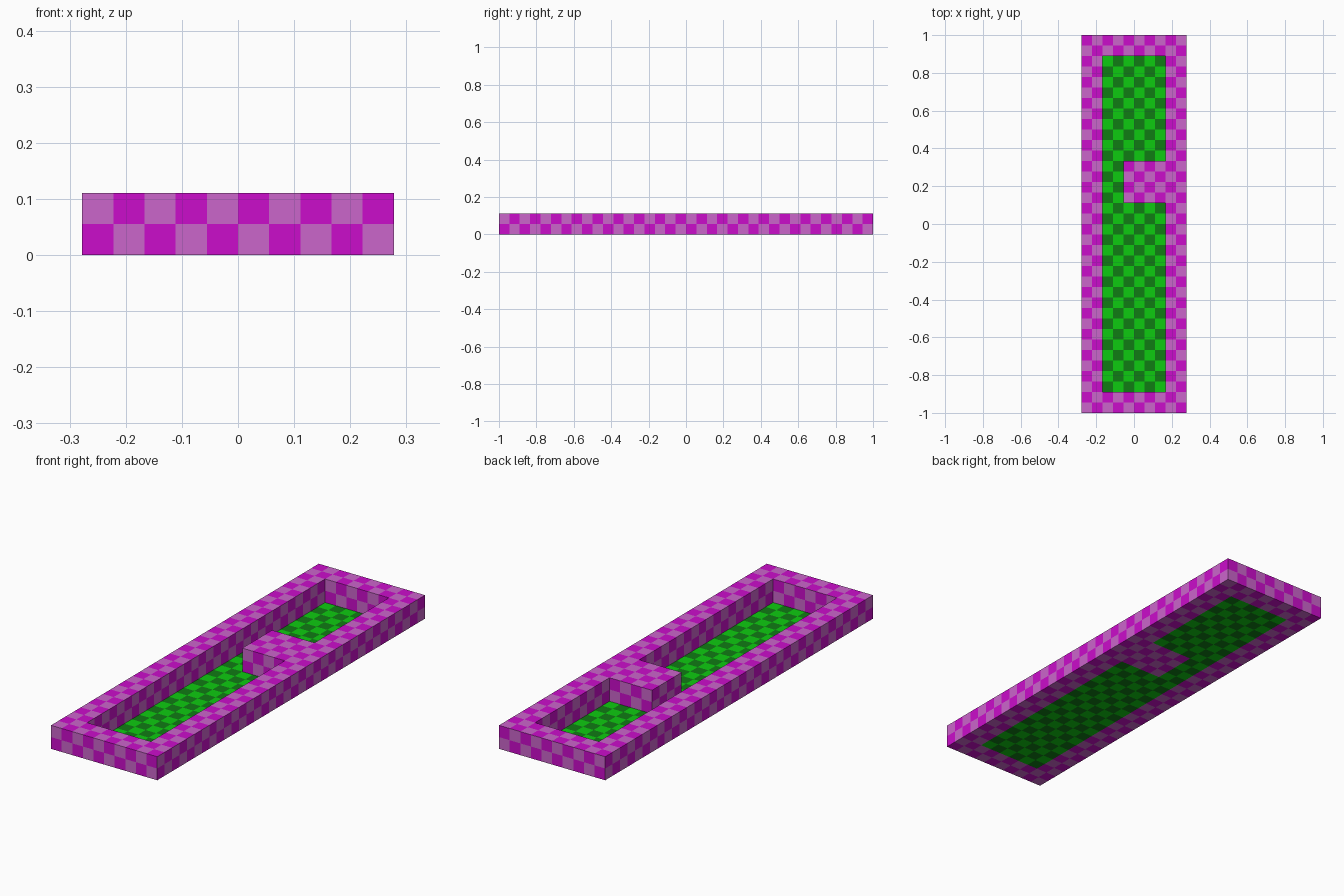
import bpy, bmesh

if "Cube" in bpy.data.objects:
    bpy.data.objects.remove(bpy.data.objects["Cube"])

C = 1 / 18          # checker cell size
NX, NY, NZ = 10, 36, 2


def mat(name, rgb):
    m = bpy.data.materials.new(name)
    m.diffuse_color = (*rgb, 1)
    m.use_nodes = True
    m.node_tree.nodes["Principled BSDF"].inputs["Base Color"].default_value = m.diffuse_color
    return m


magenta = mat("magenta", (0.60, 0.004, 0.60))
pink = mat("light magenta", (0.60, 0.133, 0.60))
green = mat("bright green", (0.004, 0.60, 0.005))
dark = mat("dark green", (0.005, 0.20, 0.007))


def solid(i, j):
    """Cells filled by the surrounding wall or the obstacle block."""
    if not (0 <= i < NX and 0 <= j < NY):
        return False
    border = i < 2 or i >= NX - 2 or j < 2 or j >= NY - 2
    return border or (i >= 4 and 20 <= j < 24)


def quad(bm, pts, parity):
    vs = [bm.verts.new((x * C - NX * C / 2, y * C - NY * C / 2, z * C)) for x, y, z in pts]
    bm.faces.new(vs).material_index = parity % 2


def finish(bm, name, mats):
    bmesh.ops.remove_doubles(bm, verts=bm.verts, dist=1e-5)
    me = bpy.data.meshes.new(name)
    bm.to_mesh(me)
    bm.free()
    for m in mats:
        me.materials.append(m)
    bpy.context.collection.objects.link(bpy.data.objects.new(name, me))


wall, floor = bmesh.new(), bmesh.new()
for i in range(NX):
    for j in range(NY):
        sq = [(i, j), (i + 1, j), (i + 1, j + 1), (i, j + 1)]
        if not solid(i, j):
            # sunken green floor
            quad(floor, [(x, y, 0) for x, y in sq], i + j + 1)
            continue
        # wall top and underside
        quad(wall, [(x, y, NZ) for x, y in sq], i + j + 1)
        quad(wall, [(x, y, 0) for x, y in reversed(sq)], i + j + 1)
        # exposed wall sides
        for k, (dx, dy) in enumerate([(0, -1), (1, 0), (0, 1), (-1, 0)]):
            if solid(i + dx, j + dy):
                continue
            (ax, ay), (bx, by) = sq[k], sq[(k + 1) % 4]
            for z in range(NZ):
                along = i if dx == 0 else j
                quad(wall, [(ax, ay, z), (bx, by, z), (bx, by, z + 1), (ax, ay, z + 1)],
                     along + z)

finish(wall, "course_wall", [magenta, pink])
finish(floor, "course_floor", [green, dark])
